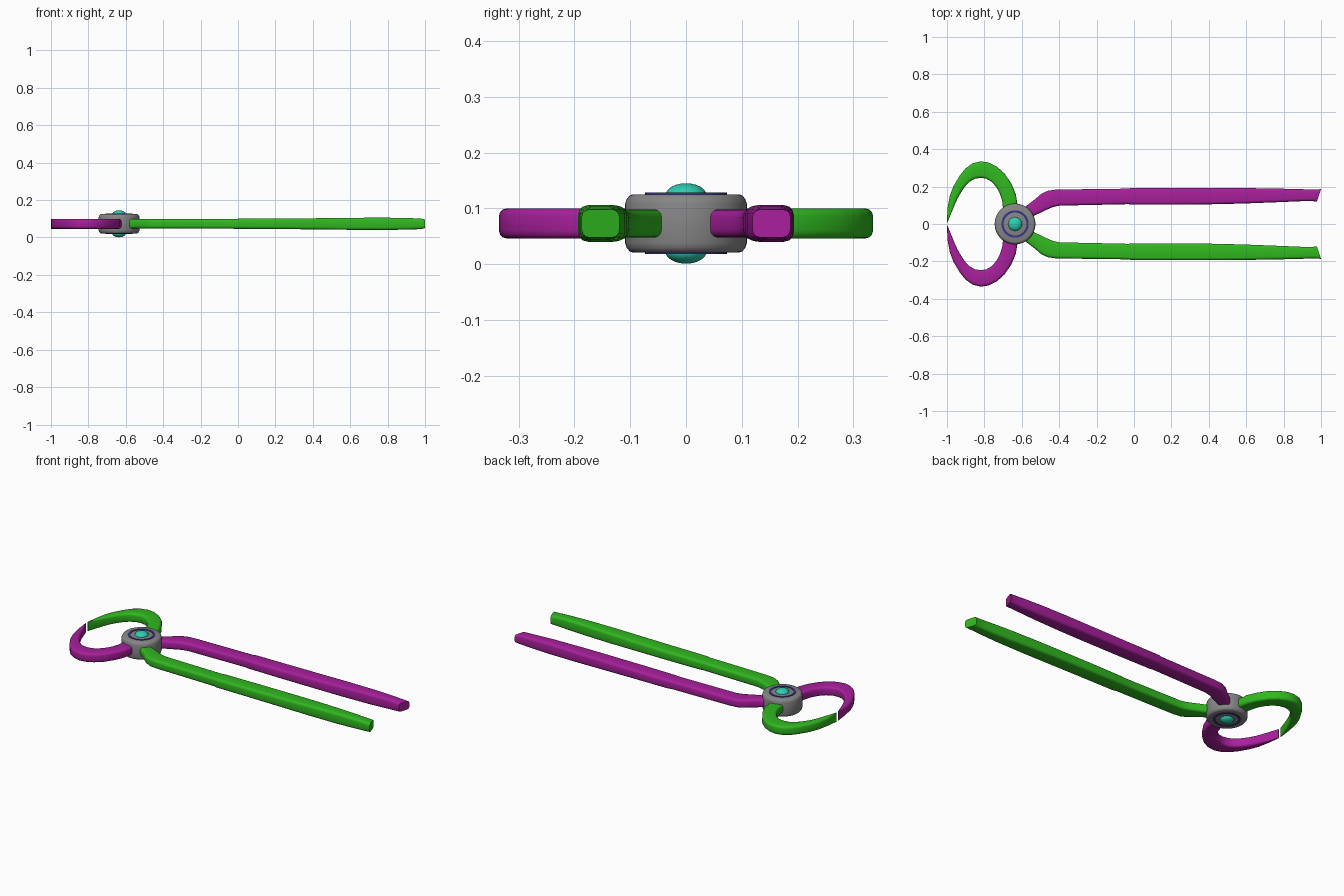
import bpy, bmesh, math
from mathutils import Vector

if "Cube" in bpy.data.objects:
    bpy.data.objects.remove(bpy.data.objects["Cube"])

MID = 0.073      # height of the tool's middle plane
PIVOT_X = -0.636


def material(name, rgb):
    m = bpy.data.materials.new(name)
    m.diffuse_color = (*rgb, 1)
    m.use_nodes = True
    m.node_tree.nodes["Principled BSDF"].inputs["Base Color"].default_value = m.diffuse_color
    return m


GREEN = material("green", (0.03, 0.48, 0.014))
PURPLE = material("purple", (0.39, 0.014, 0.33))
GREY = material("grey", (0.24, 0.24, 0.24))
TEAL = material("teal", (0.026, 0.62, 0.44))
BLUE = material("dark blue", (0.04, 0.04, 0.25))


def finish(name, bm, mat, angle=40):
    bmesh.ops.recalc_face_normals(bm, faces=bm.faces)
    mesh = bpy.data.meshes.new(name)
    bm.to_mesh(mesh)
    bm.free()
    mesh.materials.append(mat)
    ob = bpy.data.objects.new(name, mesh)
    bpy.context.collection.objects.link(ob)
    bpy.ops.object.select_all(action='DESELECT')
    ob.select_set(True)
    bpy.context.view_layer.objects.active = ob
    bpy.ops.object.shade_smooth_by_angle(angle=math.radians(angle))
    return ob


def bar(name, stations, side, mat):
    """Loft a rounded rectangle through (outer x, y, inner x, y, half height)."""
    bm = bmesh.new()
    rings = []
    for ox, oy, ix, iy, h in stations:
        a, b = Vector((ox, oy * side, 0)), Vector((ix, iy * side, 0))
        c, half = (a + b) / 2, (a - b).length / 2
        d = (a - b).normalized()
        r = min(0.014, half * 0.6)
        ring = []
        for k, (su, sv) in enumerate(((1, 1), (-1, 1), (-1, -1), (1, -1))):
            for t in (0, 30, 60, 90):
                ang = math.radians(90 * k + t)
                u = su * (half - r) + r * math.cos(ang)
                v = sv * (h - r) + r * math.sin(ang)
                ring.append(bm.verts.new(c + d * u + Vector((0, 0, MID + v))))
        rings.append(ring)
    n = len(rings[0])
    for p, q in zip(rings, rings[1:]):
        for i in range(n):
            j = (i + 1) % n
            bm.faces.new((p[i], p[j], q[j], q[i]))
    bm.faces.new(rings[0])
    bm.faces.new(rings[-1])
    return finish(name, bm, mat)


def lathe(name, profile, mat, closed=False, segments=48):
    """Spin (radius, height above the middle plane) about the pivot axis."""
    bm = bmesh.new()
    vs = [bm.verts.new((PIVOT_X + r, 0, MID + z)) for r, z in profile]
    pairs = list(zip(vs, vs[1:])) + ([(vs[-1], vs[0])] if closed else [])
    edges = [bm.edges.new(p) for p in pairs]
    bmesh.ops.spin(bm, geom=vs + edges, cent=(PIVOT_X, 0, 0), axis=(0, 0, 1),
                   angle=math.tau, steps=segments)
    bmesh.ops.remove_doubles(bm, verts=bm.verts, dist=1e-5)
    return finish(name, bm, mat, 30)


# Curved jaw, from the cutting tip round to the pivot
JAW = [
    (-1.000, 0.010, -0.997, 0.008, 0.027),
    (-0.997, 0.085, -0.960, 0.100, 0.027),
    (-0.985, 0.150, -0.943, 0.137, 0.027),
    (-0.965, 0.203, -0.923, 0.172, 0.027),
    (-0.930, 0.261, -0.899, 0.206, 0.027),
    (-0.900, 0.298, -0.876, 0.228, 0.027),
    (-0.863, 0.324, -0.850, 0.242, 0.027),
    (-0.820, 0.335, -0.820, 0.247, 0.027),
    (-0.778, 0.329, -0.790, 0.242, 0.027),
    (-0.735, 0.308, -0.762, 0.226, 0.027),
    (-0.693, 0.271, -0.738, 0.200, 0.027),
    (-0.655, 0.215, -0.718, 0.165, 0.027),
    (-0.632, 0.160, -0.705, 0.125, 0.027),
    (-0.622, 0.100, -0.700, 0.080, 0.026),
    (-0.620, 0.050, -0.690, 0.030, 0.025),
]

# Handle, from the pivot out to the slanted end
HANDLE = [
    (-0.620, 0.070, -0.595, 0.010, 0.025),
    (-0.575, 0.097, -0.545, 0.040, 0.025),
    (-0.530, 0.132, -0.495, 0.062, 0.025),
    (-0.495, 0.162, -0.465, 0.077, 0.025),
    (-0.460, 0.178, -0.435, 0.090, 0.025),
    (-0.415, 0.184, -0.400, 0.098, 0.025),
    (-0.030, 0.189, -0.030, 0.106, 0.026),
    (-0.015, 0.193, -0.015, 0.104, 0.027),
    (0.200, 0.193, 0.200, 0.103, 0.028),
    (0.450, 0.193, 0.450, 0.106, 0.030),
    (0.600, 0.192, 0.600, 0.110, 0.032),
    (0.780, 0.189, 0.780, 0.117, 0.033),
    (0.900, 0.186, 0.900, 0.122, 0.031),
    (0.960, 0.184, 0.950, 0.123, 0.029),
    (0.985, 0.185, 0.970, 0.120, 0.027),
    (1.000, 0.187, 0.978, 0.119, 0.025),
]

bar("back_jaw", JAW, 1, GREEN)
bar("front_handle", HANDLE, -1, GREEN)
bar("front_jaw", JAW, -1, PURPLE)
bar("back_handle", HANDLE, 1, PURPLE)

# Pivot drum with rounded rims
half_drum = [(0, 0.052), (0.096, 0.052), (0.101, 0.050), (0.106, 0.044), (0.109, 0.035)]
lathe("pivot_drum", half_drum + [(r, -z) for r, z in reversed(half_drum)], GREY)

# Inlaid ring and domed rivet head on both sides
for name, s in (("top", 1), ("bottom", -1)):
    lathe(name + "_ring", [(0.061, s * 0.050), (0.061, s * 0.055),
                           (0.073, s * 0.055), (0.073, s * 0.050)], BLUE, closed=True)
    dome = [(0.037 * math.cos(math.radians(a)), s * (0.050 + 0.022 * math.sin(math.radians(a))))
            for a in range(0, 90, 15)] + [(0, s * 0.072)]
    lathe(name + "_rivet_head", dome, TEAL)
